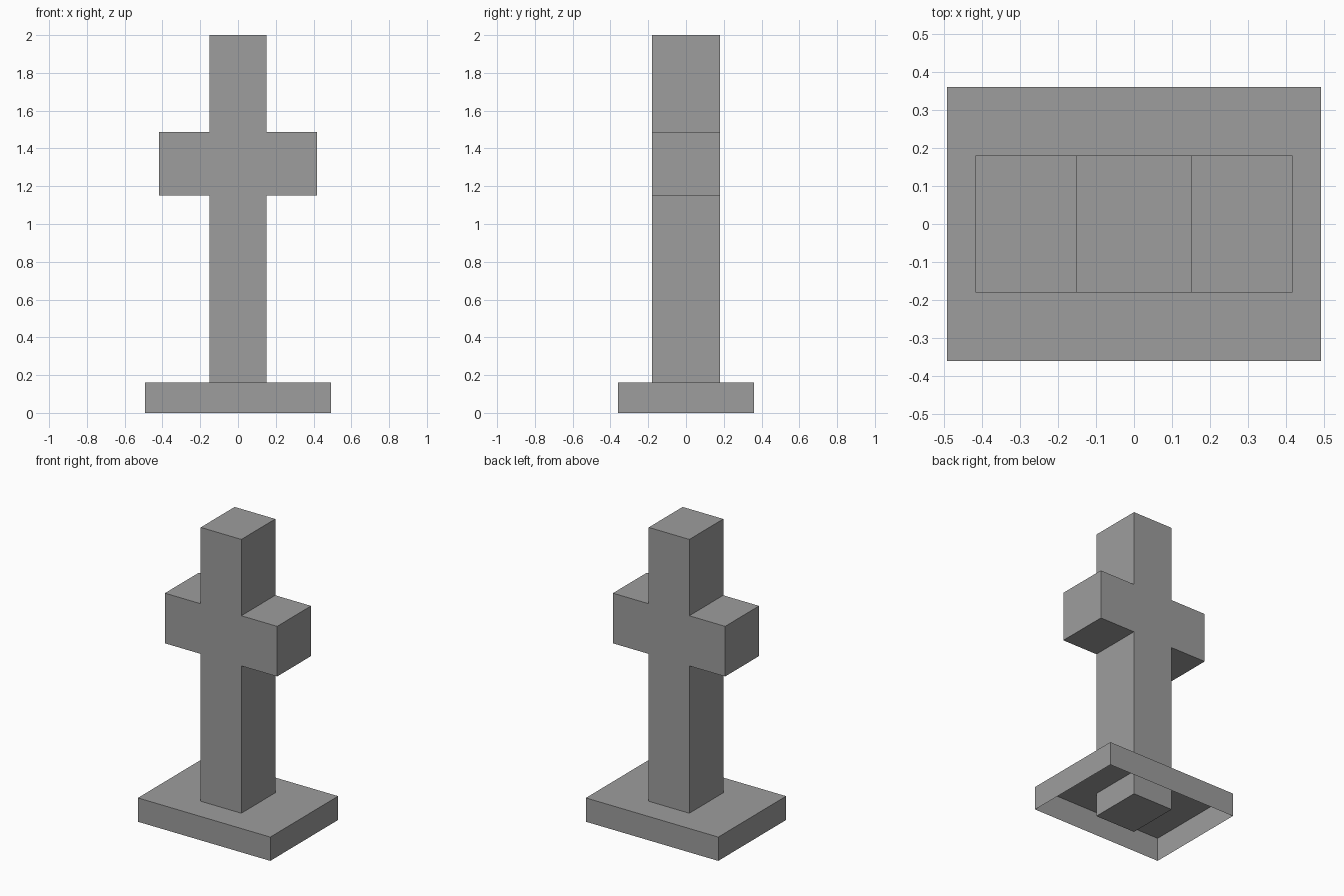
import bpy
import bmesh

if "Cube" in bpy.data.objects:
    bpy.data.objects.remove(bpy.data.objects["Cube"])

grey = bpy.data.materials.new("stone grey")
grey.diffuse_color = (0.34, 0.34, 0.34, 1.0)
grey.use_nodes = True
grey.node_tree.nodes["Principled BSDF"].inputs["Base Color"].default_value = grey.diffuse_color


def add_object(name, bm):
    bmesh.ops.recalc_face_normals(bm, faces=bm.faces)
    mesh = bpy.data.meshes.new(name)
    bm.to_mesh(mesh)
    bm.free()
    mesh.materials.append(grey)
    obj = bpy.data.objects.new(name, mesh)
    bpy.context.collection.objects.link(obj)
    return obj


def extrude_profile(points, vector):
    """Extrude a closed outline into a capped solid."""
    bm = bmesh.new()
    face = bm.faces.new([bm.verts.new(p) for p in points])
    ext = bmesh.ops.extrude_face_region(bm, geom=[face], use_keep_orig=True)
    verts = [g for g in ext["geom"] if isinstance(g, bmesh.types.BMVert)]
    bmesh.ops.translate(bm, verts=verts, vec=vector)
    return bm


# Cross: one outline, mirrored left to right, running down to the ground
POST, ARM, DEPTH = 0.151, 0.417, 0.18
right = [(POST, 0), (POST, 1.15), (ARM, 1.15), (ARM, 1.487), (POST, 1.487), (POST, 2)]
outline = right + [(-x, z) for x, z in reversed(right)]
add_object("cross", extrude_profile([(x, -DEPTH, z) for x, z in outline],
                                    (0, 2 * DEPTH, 0)))

# Base: thin-walled slab, open underneath
BX, BY, BZ = 0.492, 0.36, 0.16
bm = extrude_profile([(-BX, -BY, 0), (BX, -BY, 0), (BX, BY, 0), (-BX, BY, 0)],
                     (0, 0, BZ))
bmesh.ops.recalc_face_normals(bm, faces=bm.faces)
underside = [f for f in bm.faces if f.calc_center_median().z < 0.001]
bmesh.ops.delete(bm, geom=underside, context="FACES_ONLY")
add_object("base", bm)
